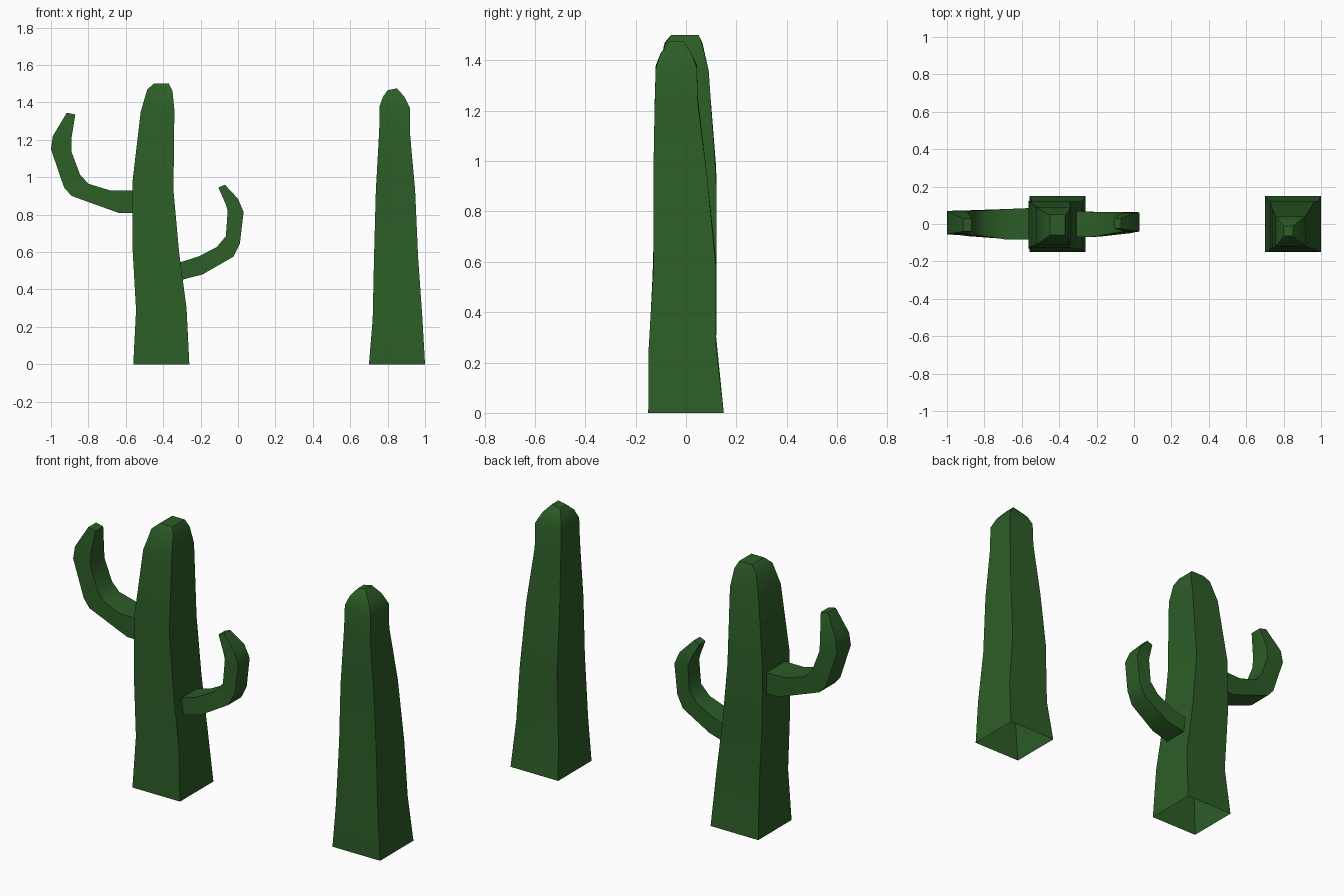
import bpy, bmesh, math

green = bpy.data.materials.new("cactus_green")
green.diffuse_color = (0.025, 0.11, 0.02, 1)


def loft(name, rings):
    """Skin four-sided rings into a tube: open start, capped end."""
    bm = bmesh.new()
    loops = [[bm.verts.new(p) for p in ring] for ring in rings]
    for a, b in zip(loops, loops[1:]):
        for i in range(4):
            j = (i + 1) % 4
            bm.faces.new((a[i], a[j], b[j], b[i]))
    bm.faces.new(loops[-1])
    bmesh.ops.recalc_face_normals(bm, faces=bm.faces)
    mesh = bpy.data.meshes.new(name)
    bm.to_mesh(mesh)
    bm.free()
    obj = bpy.data.objects.new(name, mesh)
    bpy.context.collection.objects.link(obj)
    mesh.materials.append(green)
    bpy.ops.object.select_all(action='DESELECT')
    obj.select_set(True)
    bpy.context.view_layer.objects.active = obj
    bpy.ops.object.shade_smooth_by_angle(angle=math.radians(40))
    return obj


def trunk(name, levels):
    # each level: z at left, z at right, x range, y range
    loft(name, [[(x0, y0, zl), (x1, y0, zr), (x1, y1, zr), (x0, y1, zl)]
                for zl, zr, x0, x1, y0, y1 in levels])


def arm(name, sections):
    # each section: outer bend point (x, z), inner bend point (x, z), y range
    loft(name, [[(xo, y0, zo), (xi, y0, zi), (xi, y1, zi), (xo, y1, zo)]
                for xo, zo, xi, zi, y0, y1 in sections])


# Tall cactus with arms
trunk("left_trunk", [
    (0, 0, -0.56, -0.26, -0.15, 0.15),
    (0.29, 0.30, -0.545, -0.275, -0.14, 0.12),
    (0.64, 0.60, -0.565, -0.315, -0.13, 0.122),
    (0.97, 0.93, -0.565, -0.345, -0.125, 0.12),
    (1.35, 1.36, -0.52, -0.34, -0.11, 0.09),
    (1.47, 1.46, -0.485, -0.35, -0.085, 0.065),
    (1.50, 1.50, -0.45, -0.37, -0.06, 0.05),
])

# Plain cactus without arms
trunk("right_trunk", [
    (0, 0, 0.70, 1.00, -0.15, 0.15),
    (0.24, 0.26, 0.72, 0.985, -0.148, 0.12),
    (0.60, 0.57, 0.728, 0.963, -0.13, 0.12),
    (0.93, 0.93, 0.737, 0.947, -0.13, 0.085),
    (1.25, 1.23, 0.755, 0.92, -0.124, 0.047),
    (1.38, 1.37, 0.757, 0.92, -0.12, 0.043),
    (1.43, 1.43, 0.775, 0.89, -0.10, 0.02),
    (1.465, 1.475, 0.80, 0.85, -0.065, -0.01),
])

# Upper arm on the left
arm("left_arm", [
    (-0.56, 0.81, -0.56, 0.93, -0.083, 0.085),
    (-0.64, 0.81, -0.685, 0.93, -0.083, 0.08),
    (-0.89, 0.90, -0.80, 0.965, -0.065, 0.073),
    (-0.93, 0.945, -0.845, 1.015, -0.06, 0.072),
    (-1.00, 1.15, -0.89, 1.135, -0.055, 0.07),
    (-0.99, 1.22, -0.89, 1.21, -0.053, 0.065),
    (-0.915, 1.345, -0.87, 1.335, -0.04, 0.03),
])

# Lower arm on the right
arm("right_arm", [
    (-0.30, 0.452, -0.31, 0.545, -0.07, 0.07),
    (-0.19, 0.48, -0.215, 0.575, -0.068, 0.064),
    (-0.025, 0.575, -0.115, 0.625, -0.05, 0.065),
    (0.01, 0.645, -0.065, 0.685, -0.043, 0.064),
    (0.03, 0.815, -0.055, 0.82, -0.04, 0.062),
    (0.0, 0.885, -0.065, 0.855, -0.037, 0.058),
    (-0.07, 0.96, -0.105, 0.945, -0.025, 0.03),
])
